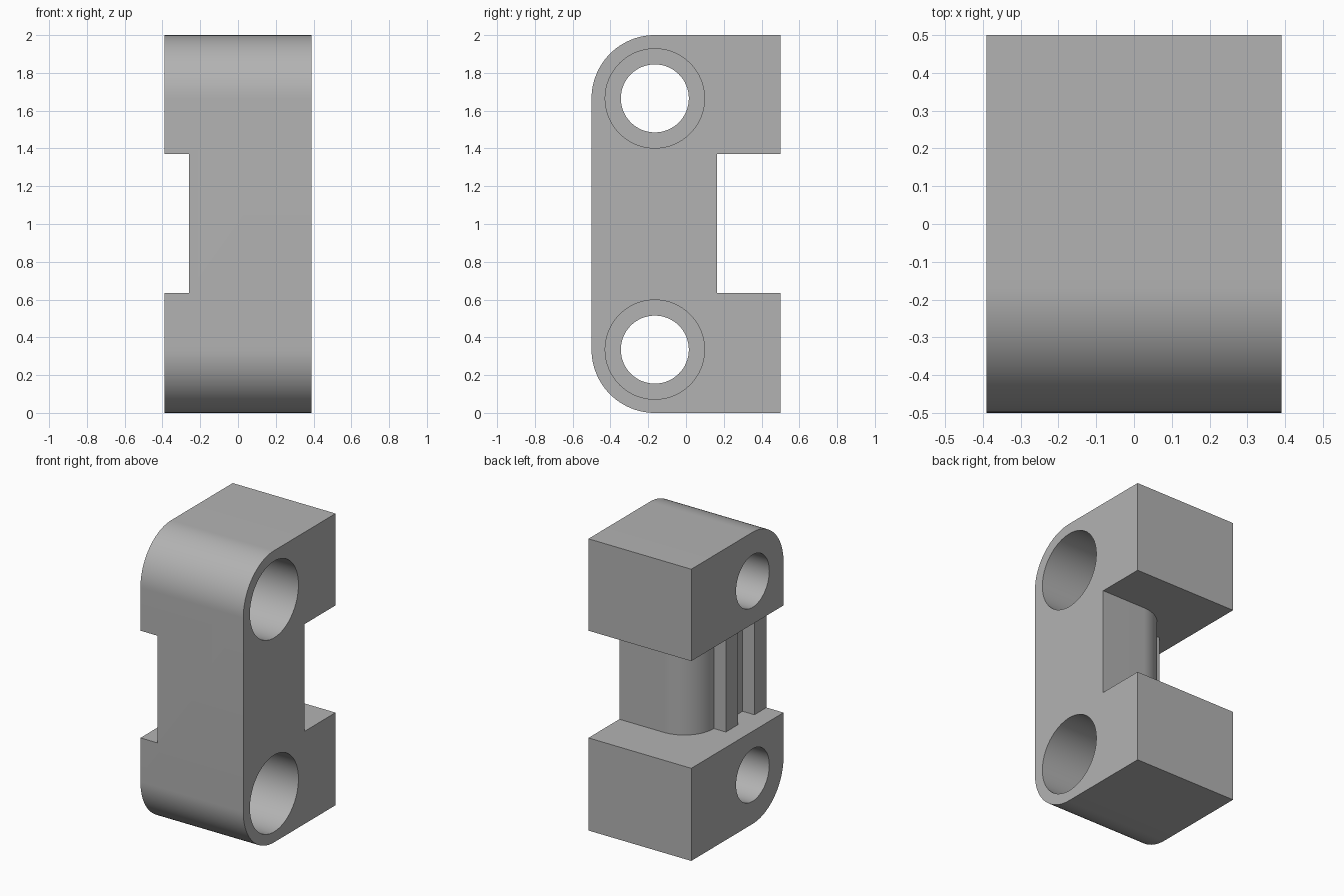
import bpy, bmesh, math
from mathutils import Vector

cube = bpy.data.objects.get("Cube")
if cube:
    bpy.data.objects.remove(cube, do_unlink=True)

W = 0.39              # half width
R = 0.335             # outer corner radius and hole centre inset
HOLE_Y = -0.5 + R
LOW, HIGH = 0.635, 1.37

grey = bpy.data.materials.new("plain_grey")
grey.use_nodes = True
colour = (0.45, 0.45, 0.45, 1)
grey.diffuse_color = colour
grey.node_tree.nodes["Principled BSDF"].inputs["Base Color"].default_value = colour


def arc(cx, cy, r, start, end, n):
    angles = [math.radians(start + (end - start) * i / n) for i in range(n + 1)]
    return [(cx + r * math.cos(a), cy + r * math.sin(a)) for a in angles]


def prism(name, points, place, depth):
    """Extrude a closed 2D profile; place maps its points to 3D."""
    bm = bmesh.new()
    face = bm.faces.new([bm.verts.new(place(*p)) for p in points])
    moved = bmesh.ops.extrude_face_region(bm, geom=[face])["geom"]
    verts = [v for v in moved if isinstance(v, bmesh.types.BMVert)]
    bmesh.ops.translate(bm, verts=verts, vec=Vector(depth))
    bmesh.ops.recalc_face_normals(bm, faces=bm.faces)
    mesh = bpy.data.meshes.new(name)
    bm.to_mesh(mesh)
    bm.free()
    obj = bpy.data.objects.new(name, mesh)
    bpy.context.collection.objects.link(obj)
    mesh.materials.append(grey)
    return obj


def cut(target, cutter):
    cutter.hide_render = True
    mod = target.modifiers.new("cut", 'BOOLEAN')
    mod.operation = 'DIFFERENCE'
    mod.solver = 'EXACT'
    mod.object = cutter
    bpy.context.view_layer.objects.active = target
    bpy.ops.object.modifier_apply(modifier=mod.name)
    bpy.data.objects.remove(cutter, do_unlink=True)


# Block with two rounded front corners
side = ([(0.5, 0), (0.5, 2)]
        + arc(HOLE_Y, 2 - R, R, 90, 180, 24)
        + arc(HOLE_Y, R, R, 180, 270, 24))
body = prism("bracket_body", side, lambda y, z: (-W, y, z), (2 * W, 0, 0))

# Waist recess: two ribs on the right, rounded back corner
recess = ([(-0.6, -0.7), (-0.26, -0.7), (-0.26, -0.37), (-0.17, -0.37),
           (-0.17, -0.19), (-0.26, -0.19), (-0.26, -0.06)]
          + arc(0.055, -0.06, 0.225, 180, 90, 20)
          + [(0.6, 0.165), (0.6, 0.7), (-0.6, 0.7)])
cut(body, prism("waist_cutter", recess, lambda x, y: (x, y, LOW), (0, 0, HIGH - LOW)))

# Through holes, counterbored from the left
for z in (R, 2 - R):
    for radius, start in ((0.18, -0.6), (0.263, -0.09)):
        ring = arc(HOLE_Y, z, radius, 0, 360, 64)[:-1]
        cut(body, prism("hole_cutter", ring, lambda y, h: (start, y, h), (0.6 - start, 0, 0)))

# Smooth curved walls, keep sharp edges
bpy.ops.object.select_all(action='DESELECT')
body.select_set(True)
bpy.context.view_layer.objects.active = body
bpy.ops.object.shade_smooth_by_angle(angle=math.radians(30))
